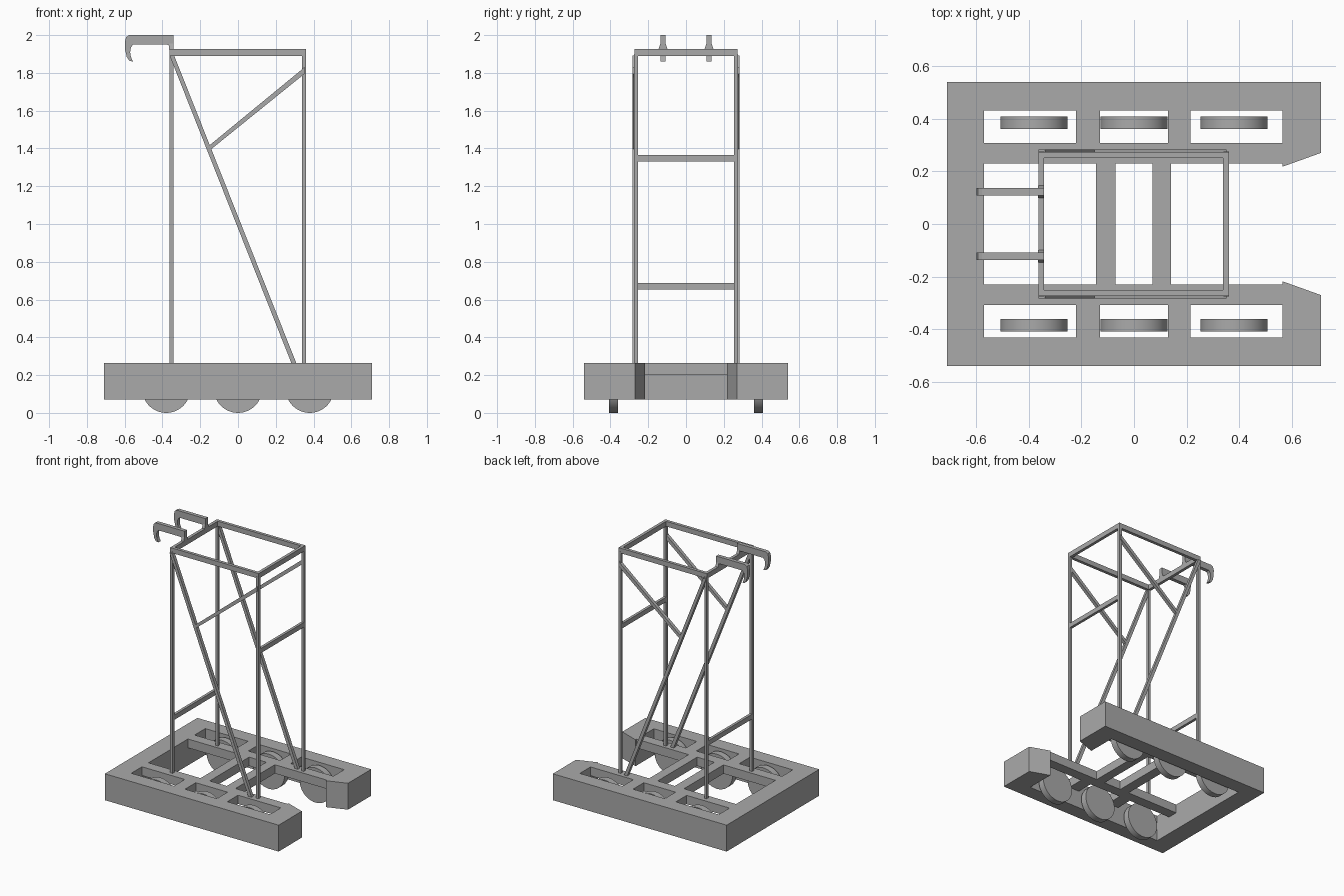
import bpy, bmesh, math
from mathutils import Vector, Matrix

if "Cube" in bpy.data.objects:
    bpy.data.objects.remove(bpy.data.objects["Cube"])

grey = bpy.data.materials.new("plain_grey")
grey.use_nodes = True
colour = (0.4, 0.4, 0.4, 1)
grey.diffuse_color = colour
grey.node_tree.nodes["Principled BSDF"].inputs["Base Color"].default_value = colour


def finish(name, bm):
    bmesh.ops.recalc_face_normals(bm, faces=bm.faces)
    mesh = bpy.data.meshes.new(name)
    bm.to_mesh(mesh)
    bm.free()
    mesh.materials.append(grey)
    obj = bpy.data.objects.new(name, mesh)
    bpy.context.collection.objects.link(obj)
    return obj


def box(name, x, y, z):
    bm = bmesh.new()
    bmesh.ops.create_cube(bm, size=1)
    for v in bm.verts:
        v.co = Vector([(r[0] + r[1]) / 2 + c * (r[1] - r[0]) for r, c in zip((x, y, z), v.co)])
    return finish(name, bm)


def prism(name, points, offset):
    """Extrude a flat outline of 3D points by an offset."""
    bm = bmesh.new()
    face = bm.faces.new([bm.verts.new(p) for p in points])
    new = bmesh.ops.extrude_face_region(bm, geom=[face], use_keep_orig=True)["geom"]
    bmesh.ops.translate(bm, vec=offset, verts=[g for g in new if isinstance(g, bmesh.types.BMVert)])
    return finish(name, bm)


def span(a, b, side):
    """Range from a to b, mirrored to the chosen side."""
    return sorted((a * side, b * side))


BOTTOM, SHELF, TOP = 0.07, 0.2, 0.265
sides = (("front", -1), ("back", 1))

# Base: U-shaped full-height body with angled open ends
half = [(-0.71, 0.54), (0.71, 0.54), (0.71, 0.27), (0.565, 0.218), (0.565, 0.432), (-0.57, 0.432)]
outline = half + [(x, -y) for x, y in reversed(half)]
prism("base_body", [(x, y, BOTTOM) for x, y in outline], (0, 0, TOP - BOTTOM))

# Thin deck: inner rails, pocket dividers and cross bars
deck = (SHELF, TOP)
for label, s in sides:
    box(label + "_inner_rail", (-0.57, 0.565), span(0.23, 0.307, s), deck)
    for x in ((-0.22, -0.13), (0.13, 0.215)):
        box(label + "_pocket_divider", x, span(0.307, 0.432, s), deck)
for x in ((-0.145, -0.07), (0.07, 0.14)):
    box("deck_cross_bar", x, (-0.23, 0.23), deck)

# Wheels
for label, s in sides:
    for x in (-0.38, 0, 0.38):
        bm = bmesh.new()
        bmesh.ops.create_cone(bm, cap_ends=True, segments=48, radius1=0.128, radius2=0.128, depth=0.048)
        bmesh.ops.transform(bm, verts=bm.verts, matrix=Matrix.Translation((x, s * 0.384, 0.128))
                            @ Matrix.Rotation(math.pi / 2, 4, "X"))
        wheel = finish(label + "_wheel", bm)
        bpy.ops.object.select_all(action="DESELECT")
        wheel.select_set(True)
        bpy.context.view_layer.objects.active = wheel
        bpy.ops.object.shade_smooth_by_angle()

# Tower: posts, top frame and rungs
for label, s in sides:
    for x in (-0.352, 0.35):
        box(label + "_post", (x - 0.01, x + 0.01), span(0.254, 0.275, s), (0.25, 1.9))
    box(label + "_top_beam", (-0.363, 0.36), span(0.25, 0.273, s), (1.89, 1.927))
for x in ((-0.363, -0.341), (0.338, 0.36)):
    box("top_end_beam", x, (-0.25, 0.25), (1.89, 1.927))
box("upper_rung", (0.34, 0.36), (-0.255, 0.255), (1.33, 1.365))
box("lower_rung", (-0.362, -0.342), (-0.255, 0.255), (0.652, 0.688))

# Diagonal braces, cut level or plumb at their ends
long_brace = [(-0.362, 1.892), (-0.338, 1.892), (0.31, 0.26), (0.284, 0.26)]
short_brace = [(-0.165, 1.405), (-0.152, 1.388), (0.352, 1.795), (0.352, 1.832), (0.338, 1.818)]
for label, s in sides:
    for name, pts in (("long_brace", long_brace), ("short_brace", short_brace)):
        prism(label + "_" + name, [(x, s * 0.258, z) for x, z in pts], (0, s * 0.025, 0))

# Hooks with curved claws, and flared feet on the top beam
claw = [(-0.341, 2.0), (-0.577, 2.0), (-0.592, 1.99), (-0.599, 1.965), (-0.597, 1.92), (-0.589, 1.885),
        (-0.575, 1.864), (-0.556, 1.86), (-0.567, 1.885), (-0.571, 1.91), (-0.567, 1.935), (-0.555, 1.95),
        (-0.375, 1.95), (-0.364, 1.945), (-0.36, 1.93), (-0.36, 1.92), (-0.341, 1.92)]
for label, s in sides:
    y = s * 0.122
    prism(label + "_hook", [(x, y - 0.014, z) for x, z in claw], (0, 0.028, 0))
    foot = [(-0.024, 1.925), (0.024, 1.925), (0.014, 1.955), (-0.014, 1.955)]
    prism(label + "_hook_foot", [(-0.364, y + w, z) for w, z in foot], (0.022, 0, 0))
